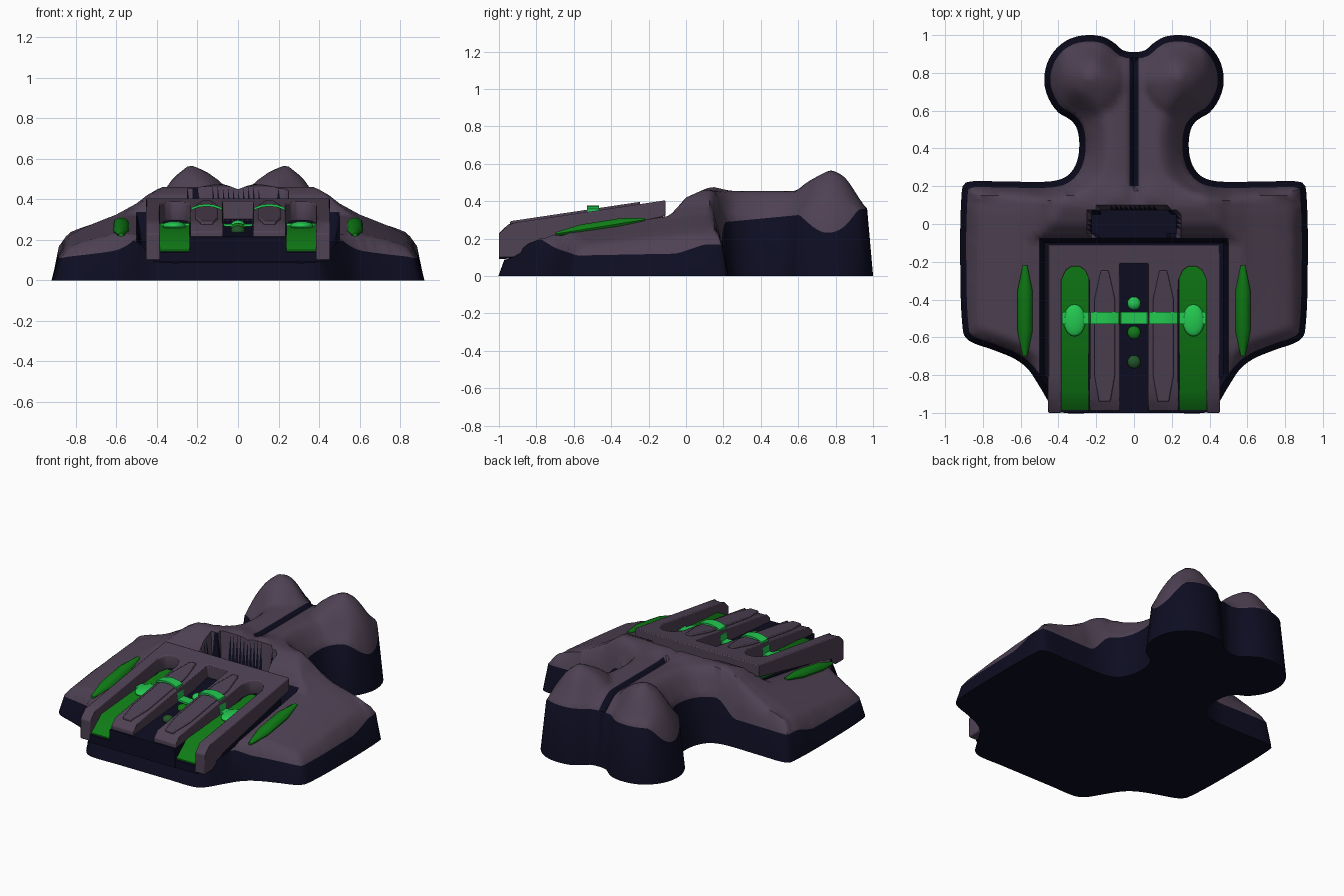
import bpy, bmesh, math
from mathutils import Vector
from mathutils.geometry import delaunay_2d_cdt

if "Cube" in bpy.data.objects:
    bpy.data.objects.remove(bpy.data.objects["Cube"])


def material(name, rgb):
    m = bpy.data.materials.new(name)
    m.diffuse_color = (*rgb, 1)
    m.use_nodes = True
    m.node_tree.nodes["Principled BSDF"].inputs["Base Color"].default_value = m.diffuse_color
    return m


PURPLE = material("dusky purple", (0.078, 0.054, 0.088))
NAVY = material("dark navy", (0.004, 0.004, 0.016))
GREEN = material("green", (0.005, 0.20, 0.008))
LIGHT = material("light green", (0.017, 0.58, 0.08))
DARK = material("dark green", (0.015, 0.09, 0.02))


def finish(name, bm, mats, angle=35, bevel=0):
    bmesh.ops.recalc_face_normals(bm, faces=bm.faces)
    me = bpy.data.meshes.new(name)
    bm.to_mesh(me)
    bm.free()
    ob = bpy.data.objects.new(name, me)
    bpy.context.collection.objects.link(ob)
    for m in mats:
        me.materials.append(m)
    bpy.ops.object.select_all(action='DESELECT')
    ob.select_set(True)
    bpy.context.view_layer.objects.active = ob
    bpy.ops.object.shade_smooth_by_angle(angle=math.radians(angle))
    if bevel:
        b = ob.modifiers.new("bevel", 'BEVEL')
        b.width, b.segments = bevel, 2
    return ob


def lerp(table, t):
    """Piecewise linear lookup in a list of (position, value)."""
    if t <= table[0][0]:
        return table[0][1]
    for (a, u), (b, v) in zip(table, table[1:]):
        if t <= b:
            return u + (v - u) * (t - a) / (b - a)
    return table[-1][1]


def smooth(t):
    t = max(0, min(1, t))
    return t * t * (3 - 2 * t)


def slab(name, pts, bottom, top, mat, cuts=(), bevel=0):
    """Plan outline raised between two height tables along y."""
    bm = bmesh.new()
    bm.faces.new([bm.verts.new((x, y, 0)) for x, y in pts])
    for c in cuts:
        bmesh.ops.bisect_plane(bm, geom=bm.verts[:] + bm.edges[:] + bm.faces[:],
                               plane_co=(0, c, 0), plane_no=(0, 1, 0))
    low = bm.verts[:]
    res = bmesh.ops.extrude_face_region(bm, geom=bm.faces[:], use_keep_orig=True)
    for v in [g for g in res['geom'] if isinstance(g, bmesh.types.BMVert)]:
        v.co.z = lerp(top, v.co.y)
    for v in low:
        v.co.z = lerp(bottom, v.co.y)
    return finish(name, bm, [mat], 35, bevel)


def box_pts(x0, x1, y0, y1):
    return [(x0, y0), (x1, y0), (x1, y1), (x0, y1)]


def ellipsoid(name, loc, radii, mat):
    bm = bmesh.new()
    bmesh.ops.create_uvsphere(bm, u_segments=20, v_segments=12, radius=1)
    for v in bm.verts:
        v.co = Vector(loc) + Vector(a * b for a, b in zip(v.co, radii))
    return finish(name, bm, [mat], 60)


# --- hull: outline in plan, right half from front centre to rear notch
half = [(0, -1), (0.2, -1), (0.37, -1), (0.43, -0.97), (0.5, -0.86), (0.56, -0.77),
        (0.63, -0.715), (0.75, -0.665), (0.87, -0.62), (0.905, -0.57), (0.92, -0.2),
        (0.912, 0.17), (0.89, 0.22), (0.7, 0.225), (0.45, 0.225), (0.36, 0.25),
        (0.31, 0.31), (0.29, 0.4), (0.3, 0.5), (0.335, 0.55), (0.4, 0.59), (0.45, 0.66),
        (0.475, 0.75), (0.46, 0.85), (0.41, 0.93), (0.34, 0.98), (0.25, 1), (0.16, 0.99),
        (0.1, 0.955), (0.06, 0.92), (0, 0.91)]
ctrl = [Vector(p) for p in half + [(-x, y) for x, y in half[-2:0:-1]]]
outline = []
for i in range(len(ctrl)):
    p, q, r, s = (ctrl[(i + k) % len(ctrl)] for k in (-1, 0, 1, 2))
    m0 = (r - p).normalized() * (r - q).length
    m1 = (s - q).normalized() * (r - q).length
    n = max(2, math.ceil((r - q).length / 0.03))
    for k in range(n):
        t = k / n
        outline.append(q * (2*t**3 - 3*t*t + 1) + m0 * (t**3 - 2*t*t + t)
                       + r * (3*t*t - 2*t**3) + m1 * (t**3 - t*t))
N = len(outline)
rim = []
for i, p in enumerate(outline):
    d = (outline[(i + 1) % N] - outline[i - 1]).normalized()
    rim.append(p + Vector((-d.y, d.x)) * 0.032)

RIM_Z = [(-1, 0.08), (-0.92, 0.1), (-0.85, 0.17), (-0.78, 0.2), (-0.7, 0.15),
         (-0.58, 0.11), (-0.05, 0.12), (0.1, 0.17), (0.23, 0.17)]
ACROSS = [(0, 0.45), (0.08, 0.48), (0.2, 0.46), (0.38, 0.46), (0.45, 0.42), (0.5, 0.38),
          (0.6, 0.325), (0.75, 0.265), (0.85, 0.215), (0.92, 0.15)]
ALONG = [(-0.95, 0.52), (-0.7, 0.68), (-0.23, 0.89), (0.05, 1), (0.2, 1)]
RAMP = [(-0.85, 0.2), (-0.1, 0.32), (-0.07, 0.34), (0, 0.42), (0.1, 0.465), (0.15, 0.48)]


def rim_height(x, y):
    t = smooth((0.5 - abs(x)) / 0.14) * smooth((y - 0.1) / 0.1)
    return lerp(RIM_Z, y) * (1 - t) + (0.29 + 0.095 * (y - 0.22)) * t


def in_bay(x, y):
    return abs(x) < 0.49 and y < -0.09


def in_notch(x, y):
    return (abs(x) / 0.235) ** 4 + (abs(y) / 0.085) ** 4 < 1


def hull_height(x, y, d):
    ax, edge = abs(x), rim_height(x, y)
    if in_bay(x, y):
        return 0.075 + 0.13 * (y + 1)
    front = min(lerp(ACROSS, ax) * lerp(ALONG, y), lerp(RAMP, y))
    r = math.hypot((ax - 0.24) / 0.19, (y - 0.775) / 0.2)
    rear = 0.435 + 0.02 * math.cos((ax - 0.13) * 12) + 0.13 * max(0, 1 - r) ** 0.8
    t = smooth((y - 0.12) / 0.15)
    goal = front * (1 - t) + rear * t
    z = edge + max(0, goal - edge) * math.sin(min(1, d / (0.06 + 0.08 * t)) * math.pi / 2)
    if in_notch(x, y):
        z = min(z, 0.28)
    if ax < 0.01 and y > 0.2:
        z -= 0.04
    return z


pts = list(rim)
S = 0.025
for i in range(-36, 37):
    for j in range(-39, 40):
        p = Vector((i * S, j * S))
        if min((p - q).length_squared for q in rim) > 0.014 ** 2:
            pts.append(p)
co, _, tris, *_ = delaunay_2d_cdt(pts, [(i, (i + 1) % N) for i in range(N)], [], 1, 1e-5)
bm = bmesh.new()
top = []
for p in co:
    d = min((p - q).length for q in rim)
    z = rim_height(*p) if d < 1e-4 else hull_height(p.x, p.y, d)
    top.append(bm.verts.new((p.x, p.y, z)))
for f in tris:
    face = bm.faces.new([top[i] for i in f])
    c = face.calc_center_median()
    groove = abs(c.x) < 0.024 and c.y > 0.2
    bay = abs(c.x) < 0.5 and c.y < -0.078
    face.material_index = int(groove or bay or in_notch(c.x, c.y))
low = [bm.verts.new((p.x, p.y, 0)) for p in outline]
for i in range(N):
    k = (i + 1) % N
    bm.faces.new((low[i], low[k], top[k], top[i])).material_index = 1
bm.faces.new(low[::-1]).material_index = 1
finish("hull", bm, [PURPLE, NAVY], 50)

# --- slotted deck plate
comb = [(0.455, -0.11), (0.455, -1), (0.385, -1), (0.385, -0.3), (0.36, -0.245),
        (0.33, -0.225), (0.29, -0.225), (0.26, -0.245), (0.235, -0.3), (0.235, -0.99),
        (0.075, -0.99), (0.075, -0.21)]
TOP = [(-1, 0.23), (-0.95, 0.28), (-0.11, 0.405)]
slab("deck_plate", comb + [(-x, y) for x, y in comb[::-1]],
     [(-1, 0.1), (-0.92, 0.1), (-0.8, 0.17), (-0.11, 0.32)], TOP, PURPLE,
     (-0.95, -0.92, -0.8), 0.006)
# --- navy bed under the slots
BED = [(-1, 0.215), (-0.12, 0.29)]
slab("center_bed", box_pts(-0.24, 0.24, -1, -0.12), [(-1, 0.09), (-0.12, 0.15)], BED, NAVY)
slab("lower_bed", box_pts(-0.4, 0.4, -0.997, -0.12), [(-1, 0.09), (-0.12, 0.15)],
     [(-1, 0.14), (-0.12, 0.26)], NAVY)

for s, side in ((1, "right"), (-1, "left")):
    # green channel floor with sloped front
    slab("channel_floor_" + side, box_pts(s * 0.24, s * 0.384, -0.985, -0.22),
         [(-1, 0.12), (-0.2, 0.2)], [(-0.985, 0.15), (-0.88, 0.235), (-0.22, 0.285)],
         GREEN, (-0.88,))
    # raised tapered finger panel
    hexa = [(0.125, -0.94), (0.185, -0.94), (0.21, -0.8), (0.21, -0.4), (0.175, -0.245),
            (0.135, -0.245), (0.1, -0.4), (0.1, -0.8)]
    slab("finger_panel_" + side, [(s * x, y) for x, y in hexa], [(-0.95, 0.27), (-0.11, 0.39)],
         [(-0.95, 0.292), (-0.11, 0.417)], PURPLE, (), 0.006)
    # light blob in the channel
    ellipsoid("channel_lamp_" + side, (s * 0.315, -0.51, 0.27), (0.058, 0.085, 0.022), LIGHT)
    # spindle pod lying on the wing
    bm = bmesh.new()
    rings = []
    for t, r in ((0, 0.012), (0.28, 0.04), (0.72, 0.04), (1, 0.012)):
        rings.append([bm.verts.new((s * 0.577 + r * math.cos(a * math.pi / 5),
                                    -0.7 + 0.48 * t,
                                    0.225 + 0.077 * t + 0.75 * r * math.sin(a * math.pi / 5)))
                      for a in range(10)])
    for a, b in zip(rings, rings[1:]):
        for i in range(10):
            bm.faces.new((a[i], a[(i + 1) % 10], b[(i + 1) % 10], b[i]))
    bm.faces.new(rings[0])
    bm.faces.new(rings[-1])
    finish("wing_pod_" + side, bm, [GREEN], 40)

# --- light ribbon arching over the fingers
wave = [(0, 0.275), (0.07, 0.28), (0.08, 0.36), (0.12, 0.374), (0.155, 0.378),
        (0.19, 0.374), (0.23, 0.36), (0.24, 0.28), (0.38, 0.28)]
wave = [(-x, z) for x, z in wave[:0:-1]] + wave
bm = bmesh.new()
loops = [[bm.verts.new((x, y, z + dz)) for x, z in wave]
         for y, dz in ((-0.53, 0), (-0.465, 0), (-0.465, -0.012), (-0.53, -0.012))]
for a, b in zip(loops, loops[1:] + loops[:1]):
    for i in range(len(wave) - 1):
        bm.faces.new((a[i], a[i + 1], b[i + 1], b[i]))
for e in (0, -1):
    bm.faces.new([l[e] for l in loops])
finish("light_ribbon", bm, [LIGHT], 30)

# --- row of studs in the centre slot
for i, (y, m) in enumerate(((-0.42, LIGHT), (-0.575, GREEN), (-0.73, DARK))):
    ellipsoid(f"center_stud_{i + 1}", (0, y, lerp(BED, y) + 0.008), (0.035, 0.035, 0.025), m)
